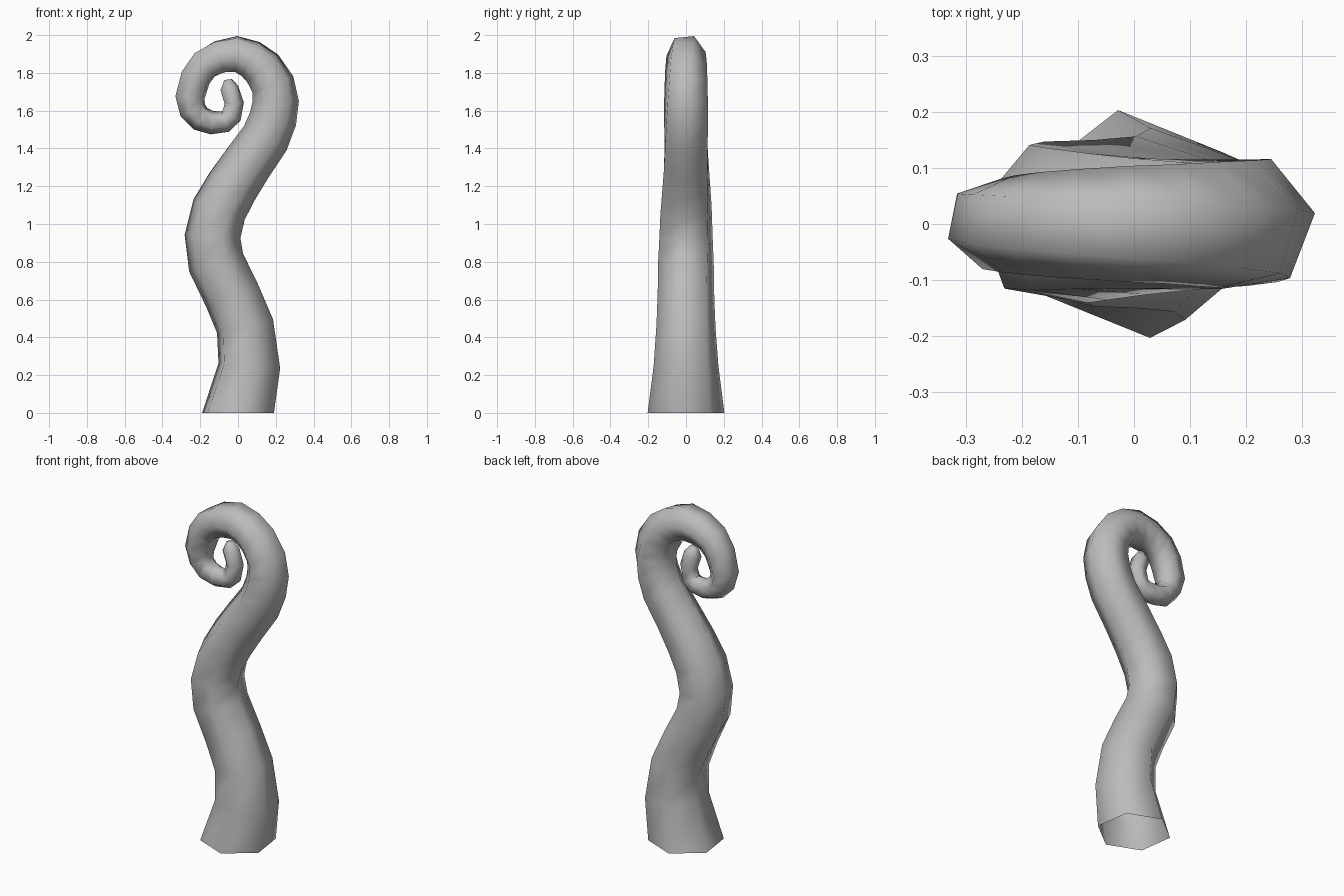
import bpy, bmesh, math
from mathutils import Vector

cube = bpy.data.objects.get("Cube")
if cube:
    bpy.data.objects.remove(cube, do_unlink=True)

SIDES = 6

# centre line and thickness, base to tip: x, z, radius
PATH = [
    (0.0, 0.0, 0.205), (0.06, 0.25, 0.174), (0.037, 0.46, 0.16),
    (-0.033, 0.625, 0.155), (-0.116, 0.796, 0.154), (-0.135, 0.934, 0.15),
    (-0.1, 1.077, 0.147), (-0.03, 1.2, 0.14), (0.05, 1.32, 0.134),
    (0.145, 1.455, 0.13), (0.185, 1.556, 0.127), (0.2, 1.65, 0.124),
    (0.185, 1.738, 0.119), (0.13, 1.825, 0.114), (0.066, 1.874, 0.108),
    (-0.01, 1.9, 0.104), (-0.097, 1.885, 0.098), (-0.176, 1.843, 0.092),
    (-0.224, 1.775, 0.087), (-0.254, 1.67, 0.082), (-0.24, 1.603, 0.074),
    (-0.199, 1.557, 0.068), (-0.137, 1.536, 0.062), (-0.067, 1.542, 0.057),
    (-0.035, 1.57, 0.054), (-0.02, 1.64, 0.052), (-0.046, 1.72, 0.05),
    (-0.052, 1.765, 0.022),
]

skin = bpy.data.materials.new("grey_skin")
skin.use_nodes = True
colour = (0.5, 0.5, 0.5, 1)
skin.diffuse_color = colour
skin.node_tree.nodes["Principled BSDF"].inputs["Base Color"].default_value = colour

# sweep a slowly twisting hexagon along the centre line
bm = bmesh.new()
centres = [Vector((x, 0, z)) for x, z, r in PATH]
rings = []
for i, (x, z, radius) in enumerate(PATH):
    ahead = centres[min(i + 1, len(PATH) - 1)]
    behind = centres[max(i - 1, 0)]
    tangent = (ahead - behind).normalized() if i else Vector((0, 0, 1))
    outward = Vector((tangent.z, 0, -tangent.x))
    twist = math.radians(-22 + 2.1 * i + 0.065 * i * i)
    ring = []
    for k in range(SIDES):
        a = twist + math.tau * k / SIDES
        offset = outward * math.cos(a) + Vector((0, math.sin(a), 0))
        ring.append(bm.verts.new(centres[i] + offset * radius))
    rings.append(ring)

for low, high in zip(rings, rings[1:]):
    for k in range(SIDES):
        n = (k + 1) % SIDES
        bm.faces.new((low[k], low[n], high[n], high[k]))
# blunt tip; the base stays open
bm.faces.new(rings[-1])

for face in bm.faces:
    face.smooth = True
mesh = bpy.data.meshes.new("tentacle")
bm.to_mesh(mesh)
bm.free()
mesh.materials.append(skin)
tentacle = bpy.data.objects.new("tentacle", mesh)
bpy.context.collection.objects.link(tentacle)
